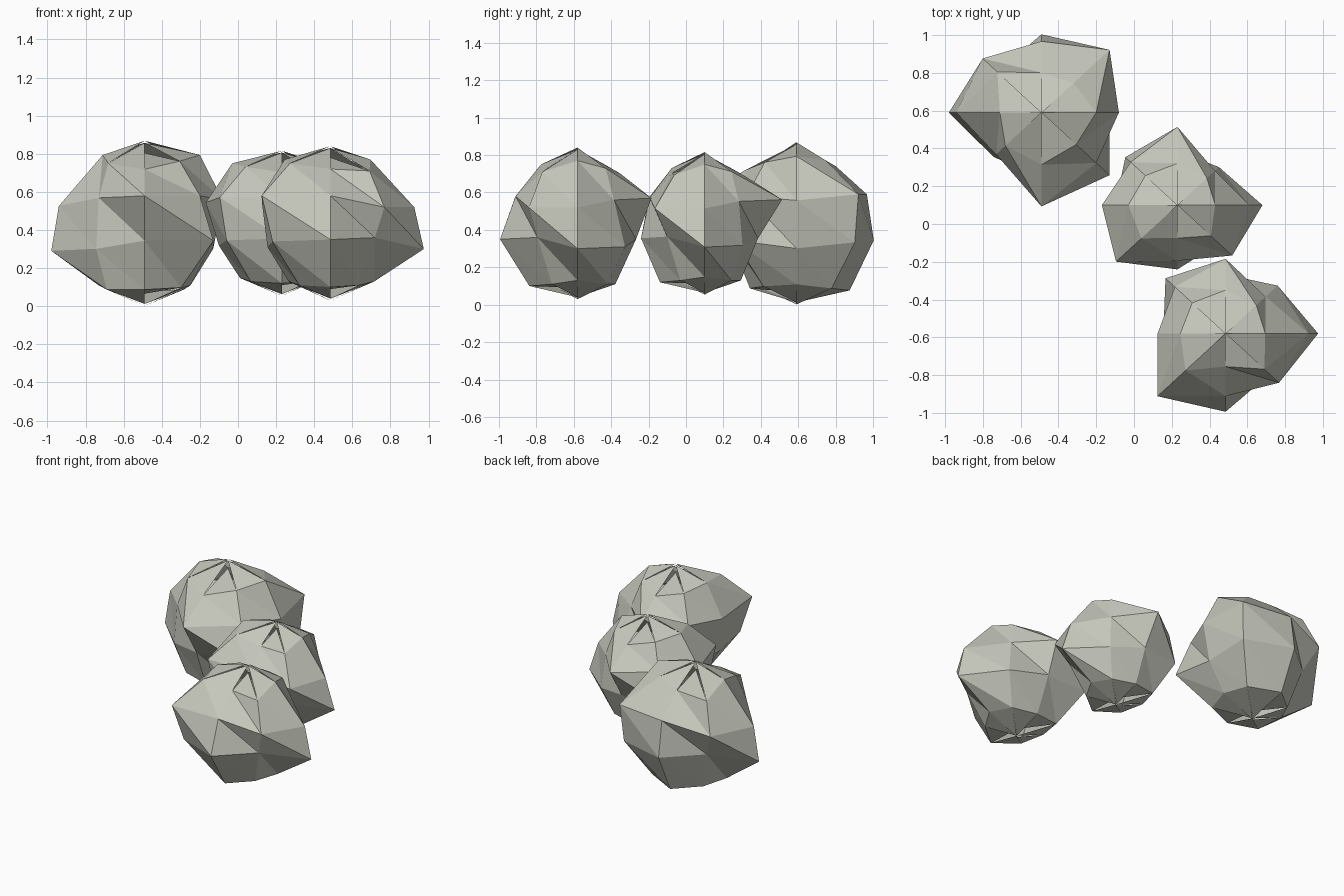
import bpy
import bmesh
import math

cube = bpy.data.objects.get("Cube")
if cube:
    bpy.data.objects.remove(cube, do_unlink=True)

# One stone colour
stone = bpy.data.materials.new("pale_stone")
stone.use_nodes = True
colour = (0.56, 0.57, 0.50, 1.0)
stone.diffuse_color = colour
stone.node_tree.nodes["Principled BSDF"].inputs["Base Color"].default_value = colour
stone.node_tree.nodes["Principled BSDF"].inputs["Roughness"].default_value = 0.9

SIDES = 8
MID_HEIGHT = 0.435
DEPTH_RATIO = 0.92

# Shared ring heights in hundredths, counter-clockwise, top ring first
HEIGHTS = [
    [77, 73, 70, 74, 77, 75, 72, 71],
    [52, 56, 57, 57, 55, 58, 58, 52],
    [30, 31, 35, 35, 31, 34, 35, 36],
    [13, 11, 11, 12, 13, 11, 10, 11],
]
# Heights of the split tips, one per segment
TOP_TIPS = [84, 83, 78, 83, 84, 83, 78, 83]
LOW_TIPS = [3, 4, 9, 4, 3, 4, 9, 4]


def build_rock(name, centre, turn, height_scale, radii):
    """Faceted boulder: four uneven rings with cracked tips."""
    bm = bmesh.new()

    def point(radius, side, height):
        angle = turn + side * math.tau / SIDES
        return bm.verts.new((
            centre[0] + radius * math.cos(angle) / 100,
            centre[1] + radius * math.sin(angle) / 100 * DEPTH_RATIO,
            MID_HEIGHT + (height / 100 - MID_HEIGHT) * height_scale))

    rings = [[point(r, i, h) for i, (r, h) in enumerate(zip(row, heights))]
             for row, heights in zip(radii, HEIGHTS)]

    for i in range(SIDES):
        j = (i + 1) % SIDES
        # Side facets
        for upper, lower in zip(rings, rings[1:]):
            bm.faces.new((upper[i], lower[j], upper[j]))
            bm.faces.new((upper[i], lower[i], lower[j]))
        # Loose tip facets, leaving narrow cracks between them
        bm.faces.new((rings[0][i], rings[0][j], point(0, i, TOP_TIPS[i])))
        bm.faces.new((rings[-1][j], rings[-1][i], point(0, i, LOW_TIPS[i])))

    mesh = bpy.data.meshes.new(name)
    bm.to_mesh(mesh)
    bm.free()
    mesh.materials.append(stone)
    rock = bpy.data.objects.new(name, mesh)
    bpy.context.collection.objects.link(rock)
    return rock


# Back boulder, turned half way round
build_rock("back_rock", (-0.49, 0.59), math.pi, 1.07, [
    [22, 27, 30, 26, 29, 24, 23, 33],
    [45, 34, 54, 41, 41, 51, 41, 44],
    [49, 36, 38, 51, 36, 48, 45, 33],
    [24, 28, 27, 27, 24, 29, 31, 23],
])

# Smaller middle boulder
build_rock("middle_rock", (0.23, 0.10), 0, 0.94, [
    [20, 22, 24, 24, 26, 27, 19, 25],
    [38, 28, 45, 35, 40, 46, 32, 41],
    [45, 31, 31, 39, 33, 41, 37, 31],
    [21, 22, 21, 24, 22, 23, 26, 20],
])

# Front boulder
build_rock("front_rock", (0.485, -0.58), 0, 1.0, [
    [21, 23, 25, 25, 24, 30, 19, 29],
    [44, 30, 43, 38, 36, 51, 36, 40],
    [49, 39, 34, 45, 33, 43, 45, 33],
    [23, 25, 22, 26, 22, 23, 28, 21],
])
